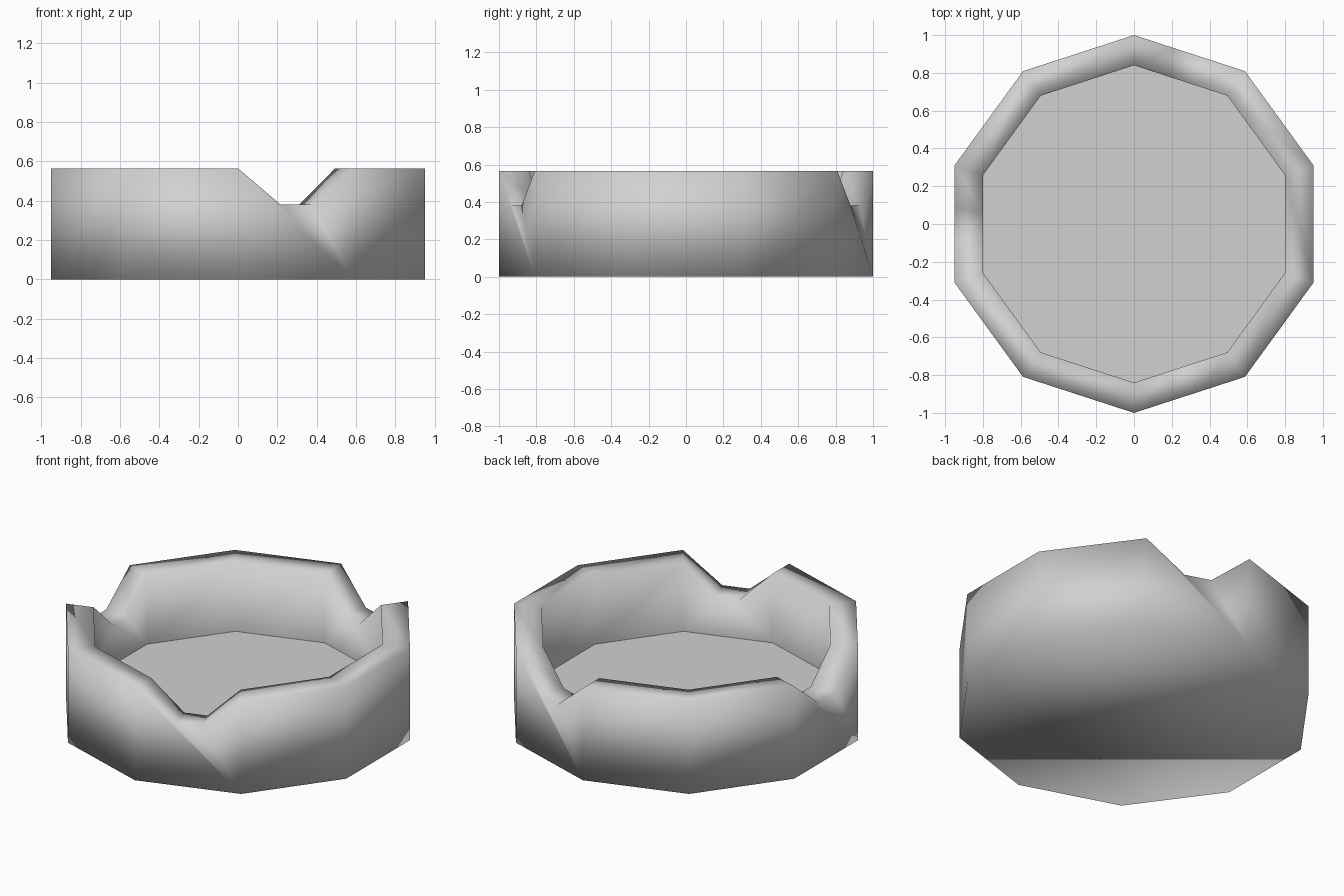
import bpy
import bmesh
import math
from mathutils import Vector

cube = bpy.data.objects.get("Cube")
if cube:
    bpy.data.objects.remove(cube, do_unlink=True)

SIDES = 10
OUTER, INNER = 1.0, 0.84
HEIGHT, FLOOR, NOTCH = 0.565, 0.14, 0.38
NOTCHED = {0, 4, 7}          # sides counted from the front corner
NOTCH_ENDS = (0.37, 0.63)    # flat bottom of each notch along its side


def corner(i, radius, z):
    a = math.radians(-90) + math.tau * i / SIDES
    return Vector((radius * math.cos(a), radius * math.sin(a), z))


def rim_side(bm, i, radius):
    """Rim points of one side: its first corner, then any notch points."""
    a, b = corner(i, radius, HEIGHT), corner(i + 1, radius, HEIGHT)
    points = [a]
    if i in NOTCHED:
        for t in NOTCH_ENDS:
            p = a.lerp(b, t)
            p.z = NOTCH
            points.append(p)
    return [bm.verts.new(p) for p in points]


def build_bowl(bm):
    base = [bm.verts.new(corner(i, OUTER, 0)) for i in range(SIDES)]
    floor = [bm.verts.new(corner(i, INNER, FLOOR)) for i in range(SIDES)]
    outer = [rim_side(bm, i, OUTER) for i in range(SIDES)]
    inner = [rim_side(bm, i, INNER) for i in range(SIDES)]

    for i in range(SIDES):
        j = (i + 1) % SIDES
        out_edge = outer[i] + [outer[j][0]]
        in_edge = inner[i] + [inner[j][0]]
        # outer and inner wall
        bm.faces.new([base[i], base[j]] + out_edge[::-1])
        bm.faces.new([floor[j], floor[i]] + in_edge)
        # rim and notch channel
        for k in range(len(out_edge) - 1):
            bm.faces.new([out_edge[k], out_edge[k + 1], in_edge[k + 1], in_edge[k]])

    bm.faces.new(base[::-1])
    floor_face = bm.faces.new(floor)
    for f in bm.faces:
        f.smooth = True
    # flat floor, with a crisp edge to the wall
    floor_face.smooth = False
    for e in floor_face.edges:
        e.smooth = False
    bmesh.ops.recalc_face_normals(bm, faces=bm.faces[:])


# plain grey material
grey = bpy.data.materials.new("light_grey")
grey.use_nodes = True
colour = (0.64, 0.64, 0.64, 1)
grey.diffuse_color = colour
grey.node_tree.nodes["Principled BSDF"].inputs["Base Color"].default_value = colour

# notched ten-sided dish
mesh = bpy.data.meshes.new("notched_dish")
bm = bmesh.new()
build_bowl(bm)
bm.to_mesh(mesh)
bm.free()
mesh.materials.append(grey)
dish = bpy.data.objects.new("notched_dish", mesh)
bpy.context.collection.objects.link(dish)
